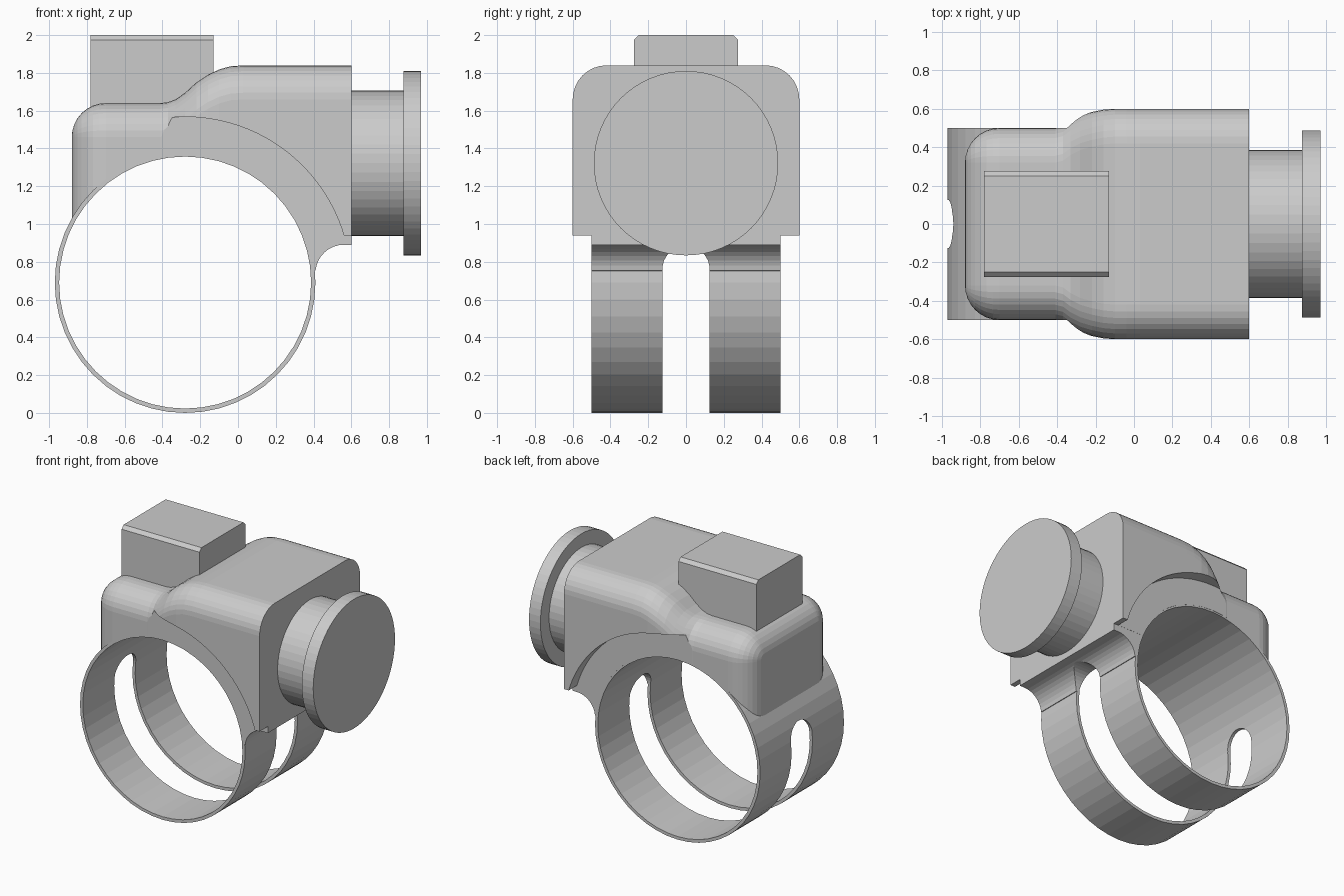
import bpy
import bmesh
from math import sin, cos, pi, radians
from mathutils import Vector

default = bpy.data.objects.get("Cube")
if default:
    bpy.data.objects.remove(default, do_unlink=True)

RING_C = (-0.28, 0.69)   # strap centre in x, z
RING_R = 0.69
STRAP_W = 0.5            # half width of the strap
KNOB_C = (0, 1.322)      # knob centre in y, z


def skin(name, sections):
    """Closed solid through a row of matching point loops."""
    bm = bmesh.new()
    rows = [[bm.verts.new(p) for p in s] for s in sections]
    for a, b in zip(rows, rows[1:]):
        for i in range(len(a)):
            j = (i + 1) % len(a)
            bm.faces.new((a[i], a[j], b[j], b[i]))
    bm.faces.new(rows[0])
    bm.faces.new(rows[-1])
    bmesh.ops.recalc_face_normals(bm, faces=bm.faces)
    mesh = bpy.data.meshes.new(name)
    bm.to_mesh(mesh)
    bm.free()
    obj = bpy.data.objects.new(name, mesh)
    bpy.context.collection.objects.link(obj)
    return obj


def prism(name, pts, axis, start, end):
    """Extrude a 2D profile along x (profile in y, z) or y (profile in x, z)."""
    def place(p, t):
        return Vector((t, p[0], p[1])) if axis == 'x' else Vector((p[0], t, p[1]))
    return skin(name, [[place(p, t) for p in pts] for t in (start, end)])


def arc(c, r, a0, a1, n):
    angles = [radians(a0 + (a1 - a0) * i / n) for i in range(n + 1)]
    return [(c[0] + r * cos(a), c[1] + r * sin(a)) for a in angles]


def circle(c, r, n=48):
    return arc(c, r, 0, 360, n)[:-1]


def cut(obj, cutter):
    """Subtract a cutter, apply, and discard it."""
    cutter.hide_render = True
    mod = obj.modifiers.new("cut", 'BOOLEAN')
    mod.operation = 'DIFFERENCE'
    mod.solver = 'EXACT'
    mod.object = cutter
    bpy.context.view_layer.objects.active = obj
    bpy.ops.object.modifier_apply(modifier=mod.name)
    bpy.data.objects.remove(cutter, do_unlink=True)


def slot_cutter():
    profile = arc((0, 0.76), 0.125, 0, 180, 16) + [(-0.125, -0.2), (0.125, -0.2)]
    # Leave the top of the ring whole: the slot only reaches its lower part
    return prism("slot_cutter", profile, 'x', -1.2, 1.2)


# Housing: rounded sections lofted along x, rounded nose, step up to the wide end
def section(x, half, top, r):
    right = arc((half - r, top - r), r, 0, 90, 8)
    left = [(-y, z) for y, z in reversed(right)]
    loop = [(half, 0.94)] + right + left + [(-half, 0.94)]
    return [Vector((x, y, z)) for y, z in loop]


R = 0.18
sections = []
for i in range(9):
    a = pi / 2 * i / 8
    s = max(R * sin(a), 0.002)
    sections.append(section(-0.88 + R * (1 - cos(a)), 0.5 - R + s, 1.64 - R + s, s))
for x, half, top in [(-0.41, 0.5, 1.64), (-0.37, 0.51, 1.645), (-0.33, 0.54, 1.66),
                     (-0.28, 0.565, 1.695), (-0.22, 0.583, 1.75), (-0.16, 0.595, 1.79),
                     (-0.1, 0.6, 1.818), (-0.04, 0.6, 1.835), (0.03, 0.6, 1.84),
                     (0.6, 0.6, 1.84)]:
    sections.append(section(x, half, top, R))
housing = skin("housing", sections)
cut(housing, prism("bore_cutter", circle(RING_C, 0.68), 'y', -0.8, 0.8))
for side in (-1, 1):
    cut(housing, prism("cheek_cutter", circle(RING_C, 0.877, 96), 'y',
                       side * (STRAP_W + 0.001), side * 0.8))

# Strap: thin ring with a long slot round its lower part
strap = prism("strap", circle(RING_C, RING_R), 'y', -STRAP_W, STRAP_W)
cut(strap, prism("bore_cutter", circle(RING_C, 0.667), 'y', -0.8, 0.8))
cut(strap, slot_cutter())

# Filleted web joining the strap to the housing
web_profile = [(0.6, 0.945), (0.345, 0.945), (0.37, 0.86), (0.392, 0.75)]
web_profile += arc((0.56, 0.74), 0.15, 175, 90, 8) + [(0.6, 0.89)]
web = prism("strap_web", web_profile, 'y', -STRAP_W, STRAP_W)
cut(web, slot_cutter())

# Top block with chamfered long edges
half_block = [(0.275, 1.45), (0.275, 1.975), (0.25, 2.0)]
block_profile = half_block + [(-y, z) for y, z in reversed(half_block)]
block = prism("top_block", block_profile, 'x', -0.78, -0.13)
cut(block, prism("bore_cutter", circle(RING_C, 0.7), 'y', -0.8, 0.8))

# Knob: neck and end disc
prism("knob_neck", circle(KNOB_C, 0.385), 'x', 0.59, 0.88)
prism("knob_disc", circle(KNOB_C, 0.488, 64), 'x', 0.875, 0.97)
